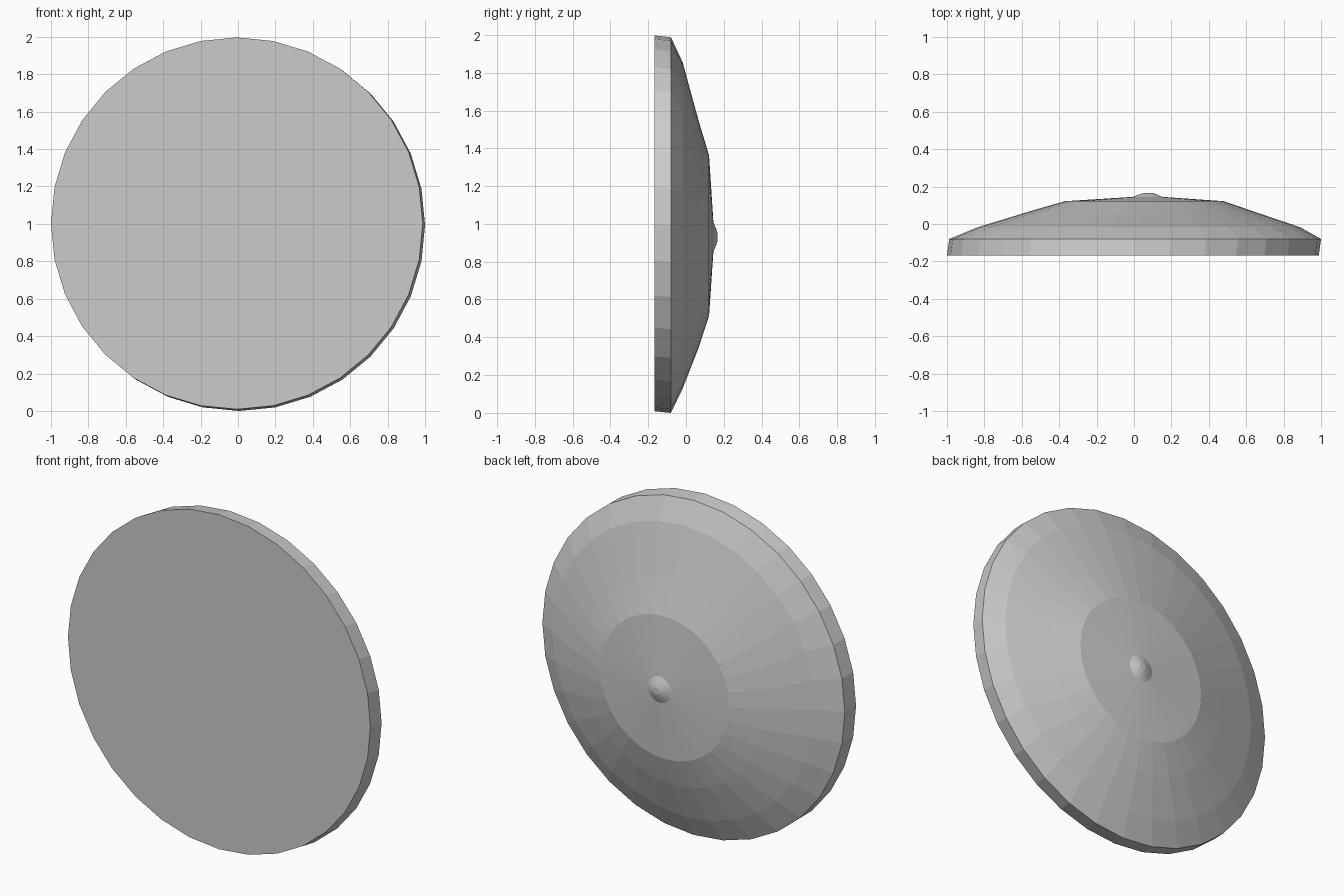
import bpy, bmesh
from math import sin, cos, pi

if "Cube" in bpy.data.objects:
    bpy.data.objects.remove(bpy.data.objects["Cube"])

SIDES = 32

# Profile rings front to back: y, radius, centre x, centre z (the axis leans slightly)
RINGS = [
    (-0.168, 0.994, -0.006, 1.003),  # flat front
    (-0.080, 0.994, 0.006, 0.994),   # rim
    (-0.018, 0.864, 0.026, 0.992),   # bevelled shoulder
    (0.067, 0.600, 0.040, 0.945),    # sloping back
    (0.122, 0.424, 0.055, 0.938),    # raised plateau edge
    (0.145, 0.078, 0.072, 0.931),    # knob base
    (0.160, 0.042, 0.076, 0.930),
    (0.167, 0.020, 0.078, 0.930),    # knob tip
]

bm = bmesh.new()
loops = []
for y, r, cx, cz in RINGS:
    loops.append([bm.verts.new((cx + r * sin(2 * pi * i / SIDES), y,
                                cz + r * cos(2 * pi * i / SIDES)))
                  for i in range(SIDES)])

# Skin the rings and close both ends
for a, b in zip(loops, loops[1:]):
    for i in range(SIDES):
        j = (i + 1) % SIDES
        bm.faces.new((a[i], a[j], b[j], b[i]))
bm.faces.new(loops[0])
bm.faces.new(loops[-1])
bmesh.ops.recalc_face_normals(bm, faces=bm.faces[:])

mesh = bpy.data.meshes.new("domed_disc")
bm.to_mesh(mesh)
bm.free()
bpy.context.collection.objects.link(bpy.data.objects.new("domed_disc", mesh))
